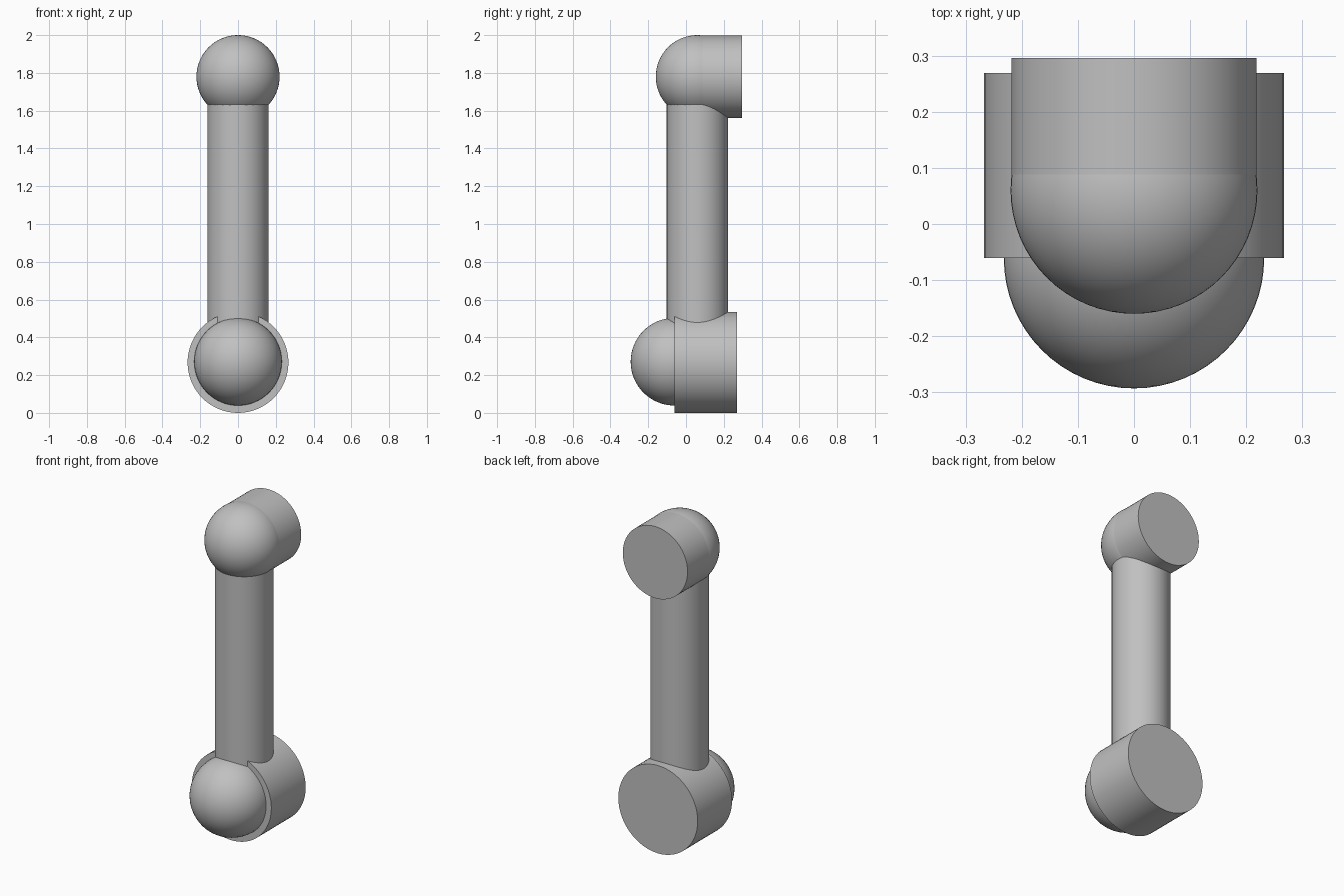
import bpy
import math

cube = bpy.data.objects.get("Cube")
if cube:
    bpy.data.objects.remove(cube, do_unlink=True)

grey = bpy.data.materials.new("plain_grey")
grey.use_nodes = True
colour = (0.53, 0.53, 0.53, 1)
grey.diffuse_color = colour
grey.node_tree.nodes["Principled BSDF"].inputs["Base Color"].default_value = colour

ARM_Y = 0.06
TOP_Z, BASE_Z = 1.78, 0.267


def finish(name):
    ob = bpy.context.object
    ob.name = name
    ob.data.materials.append(grey)
    bpy.ops.object.shade_smooth_by_angle(angle=math.radians(35))


def ball(name, y, z, radius):
    # Poles lie along y, so the rings line up with the housing
    bpy.ops.mesh.primitive_uv_sphere_add(segments=64, ring_count=32, radius=radius,
                                         location=(0, y, z), rotation=(math.pi / 2, 0, 0))
    finish(name)


def housing(name, y0, y1, z, radius):
    bpy.ops.mesh.primitive_cylinder_add(vertices=64, radius=radius, depth=y1 - y0,
                                        location=(0, (y0 + y1) / 2, z),
                                        rotation=(math.pi / 2, 0, 0))
    finish(name)


# Upper joint: round cap and drum pointing back
ball("upper_joint_cap", ARM_Y, TOP_Z, 0.22)
housing("upper_joint_drum", ARM_Y, 0.296, TOP_Z, 0.218)

# Lower joint: smaller round cap set into a wider drum
ball("lower_joint_cap", -0.061, BASE_Z + 0.004, 0.232)
housing("lower_joint_drum", -0.061, 0.269, BASE_Z, 0.267)

# Straight tube joining the two, with its ends buried in the joints
bpy.ops.mesh.primitive_cylinder_add(vertices=64, radius=0.162, depth=TOP_Z - BASE_Z - 0.1,
                                    location=(0, ARM_Y, (TOP_Z + BASE_Z) / 2))
finish("arm_tube")
